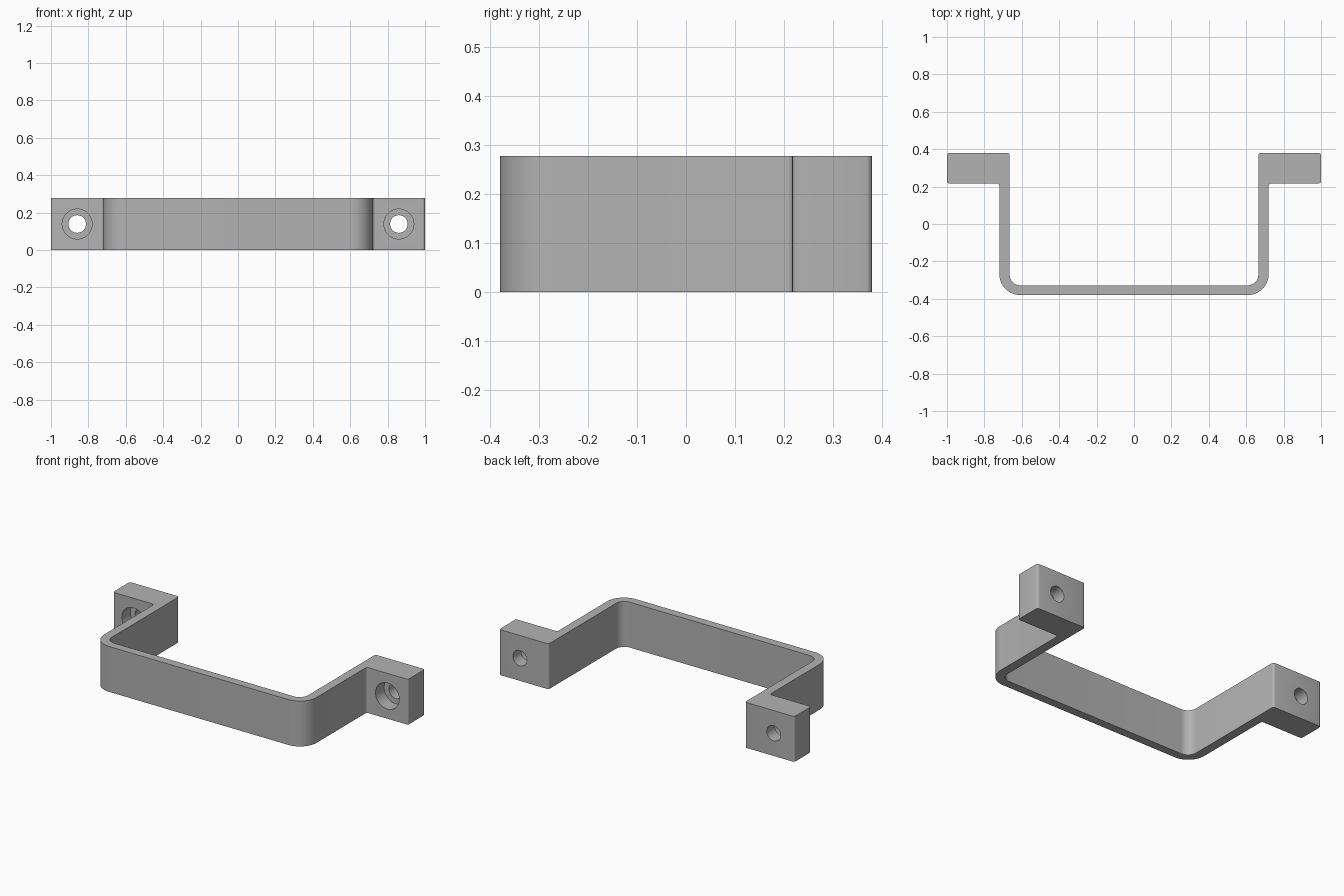
import bpy
import bmesh
from math import cos, sin, pi, radians
from mathutils import Vector

cube = bpy.data.objects.get("Cube")
if cube:
    bpy.data.objects.remove(cube, do_unlink=True)

HEIGHT = 0.278
HOLE_X = 0.86
SMALL = 0.013

# One flat colour
grey = bpy.data.materials.new("satin grey")
grey.use_nodes = True
grey.diffuse_color = (0.45, 0.45, 0.45, 1)
grey.node_tree.nodes["Principled BSDF"].inputs["Base Color"].default_value = grey.diffuse_color


def fillet(before, corner, after, radius):
    """Round a right-angled corner with an arc."""
    d1 = (before - corner).normalized()
    d2 = (after - corner).normalized()
    centre = corner + radius * (d1 + d2)
    steps = 4 if radius < 0.03 else 14
    return [centre - radius * (d2 * cos(a) + d1 * sin(a))
            for a in (i / steps * pi / 2 for i in range(steps + 1))]


# Handle outline: right half as (x, y, corner radius), then mirrored
half = [(0.72, -0.38, 0.112), (0.72, 0.217, SMALL), (1, 0.217, SMALL),
        (1, 0.38, SMALL), (0.665, 0.38, SMALL), (0.665, -0.328, 0.057)]
corners = half + [(-x, y, r) for x, y, r in reversed(half)]
points = [Vector((x, y, 0)) for x, y, r in corners]
outline = []
for i, (x, y, radius) in enumerate(corners):
    outline += fillet(points[i - 1], points[i], points[(i + 1) % len(points)], radius)

# Extrude the outline into the solid handle
bm = bmesh.new()
base = bm.faces.new([bm.verts.new(p) for p in outline])
top = bmesh.ops.extrude_face_region(bm, geom=[base])["geom"]
bmesh.ops.translate(bm, vec=(0, 0, HEIGHT),
                    verts=[v for v in top if isinstance(v, bmesh.types.BMVert)])
bmesh.ops.recalc_face_normals(bm, faces=bm.faces)
mesh = bpy.data.meshes.new("handle")
bm.to_mesh(mesh)
bm.free()
mesh.materials.append(grey)
handle = bpy.data.objects.new("handle", mesh)
bpy.context.collection.objects.link(handle)


def drill(x, radius, y_start, y_end):
    """Cut a round hole along y through a mounting foot."""
    bpy.ops.mesh.primitive_cylinder_add(
        vertices=48, radius=radius, depth=y_end - y_start,
        location=(x, (y_start + y_end) / 2, HEIGHT / 2), rotation=(pi / 2, 0, 0))
    cutter = bpy.context.object
    cutter.name = "hole_cutter"
    cutter.hide_render = True
    cutter.data.materials.append(grey)
    cut = handle.modifiers.new("hole", "BOOLEAN")
    cut.operation = "DIFFERENCE"
    cut.solver = "EXACT"
    cut.object = cutter
    bpy.context.view_layer.objects.active = handle
    bpy.ops.object.modifier_apply(modifier=cut.name)
    bpy.data.objects.remove(cutter, do_unlink=True)


# Counterbored screw hole in each foot
for side in (-1, 1):
    drill(side * HOLE_X, 0.08, 0.15, 0.3)
    drill(side * HOLE_X, 0.047, 0.15, 0.45)

# Smooth the bends and bores, keep the edges sharp
bpy.ops.object.select_all(action="DESELECT")
handle.select_set(True)
bpy.context.view_layer.objects.active = handle
bpy.ops.object.shade_smooth_by_angle(angle=radians(30))
